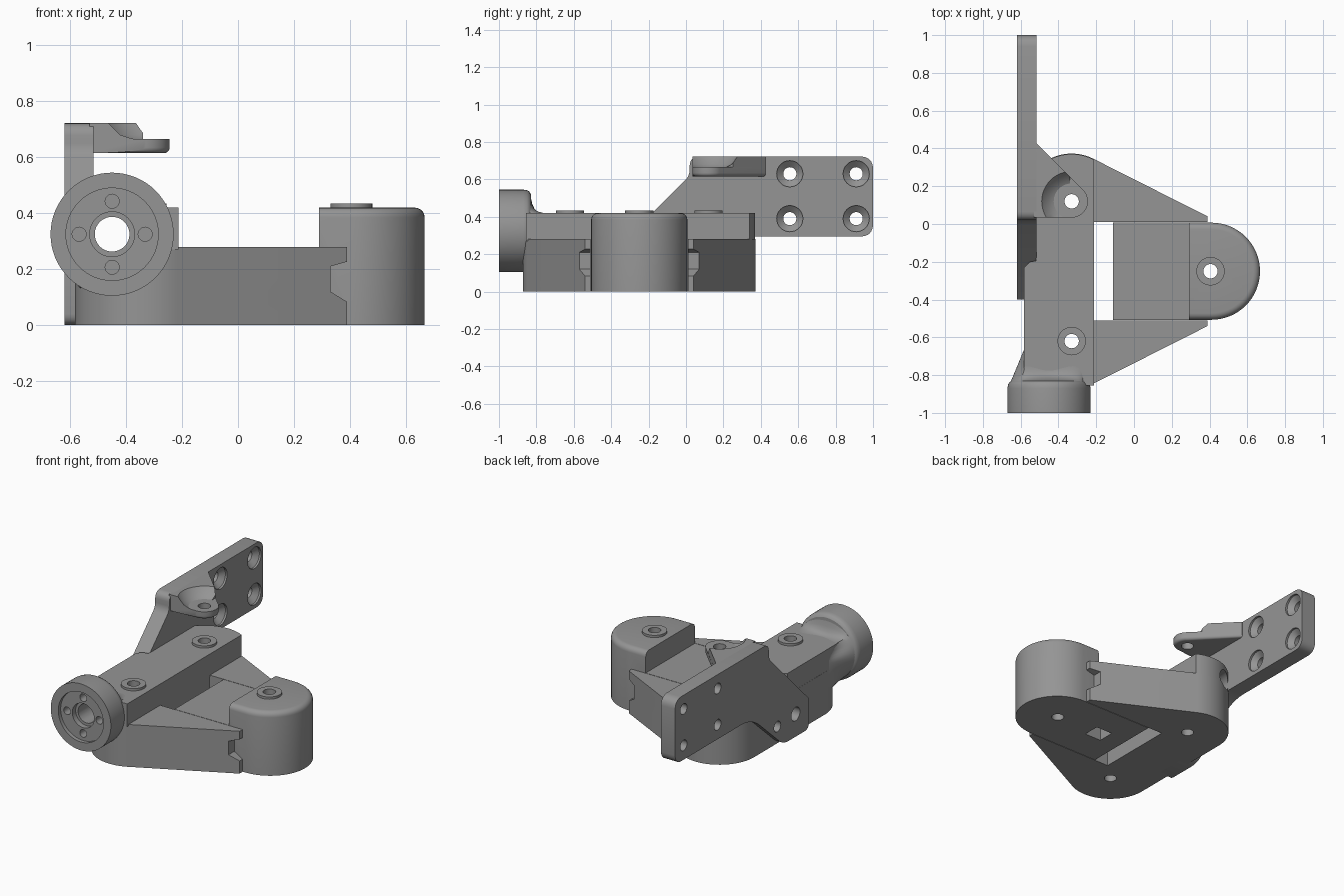
import bpy, bmesh, math
from mathutils import Vector

if "Cube" in bpy.data.objects:
    bpy.data.objects.remove(bpy.data.objects["Cube"])

metal = bpy.data.materials.new("grey_metal")
metal.diffuse_color = (0.30, 0.30, 0.30, 1)
metal.use_nodes = True
metal.node_tree.nodes["Principled BSDF"].inputs["Base Color"].default_value = metal.diffuse_color

AXES = {"x": lambda u, v, h: (h, u, v),
        "y": lambda u, v, h: (u, h, v),
        "z": lambda u, v, h: (u, v, h)}


def finish(name, bm):
    bmesh.ops.recalc_face_normals(bm, faces=bm.faces)
    me = bpy.data.meshes.new(name)
    bm.to_mesh(me)
    bm.free()
    me.materials.append(metal)
    ob = bpy.data.objects.new(name, me)
    bpy.context.collection.objects.link(ob)
    return ob


def stack(name, rings):
    """Skin a list of matching rings and cap both ends."""
    bm = bmesh.new()
    vs = [[bm.verts.new(p) for p in r] for r in rings]
    n = len(vs[0])
    for a, b in zip(vs, vs[1:]):
        for i in range(n):
            j = (i + 1) % n
            bm.faces.new((a[i], a[j], b[j], b[i]))
    bm.faces.new(vs[0])
    bm.faces.new(vs[-1])
    return finish(name, bm)


def prism(name, pts, axis, lo, hi):
    return stack(name, [[AXES[axis](u, v, h) for u, v in pts] for h in (lo, hi)])


def box(name, x0, x1, y0, y1, z0, z1):
    return prism(name, [(x0, y0), (x1, y0), (x1, y1), (x0, y1)], "z", z0, z1)


def lathe(name, c, profile, axis, n=48):
    """Revolve (radius, height) pairs around an axis through c."""
    return stack(name, [[AXES[axis](c[0] + r * math.cos(2 * math.pi * i / n),
                                    c[1] + r * math.sin(2 * math.pi * i / n), h)
                         for i in range(n)] for r, h in profile])


def arc(cx, cy, r, a0, a1, n=24):
    return [(cx + r * math.cos(math.radians(a0 + (a1 - a0) * i / n)),
             cy + r * math.sin(math.radians(a0 + (a1 - a0) * i / n))) for i in range(n + 1)]


def rounded(pts):
    """Round the corners of (u, v, radius) points."""
    out = []
    for i, (u, v, r) in enumerate(pts):
        p = Vector((u, v))
        if r == 0:
            out.append((u, v))
            continue
        a = p + (Vector(pts[i - 1][:2]) - p).normalized() * r
        b = p + (Vector(pts[(i + 1) % len(pts)][:2]) - p).normalized() * r
        for k in range(7):
            t = k / 6
            q = a * (1 - t) ** 2 + p * (1.7 * t * (1 - t)) + (a + b) * (0.15 * t * (1 - t)) + b * t ** 2
            out.append((q.x, q.y))
    return out


def cut(ob, *cutters):
    for c in cutters:
        m = ob.modifiers.new("cut", "BOOLEAN")
        m.operation, m.solver, m.object = "DIFFERENCE", "EXACT", c
    dg = bpy.context.evaluated_depsgraph_get()
    me = bpy.data.meshes.new_from_object(ob.evaluated_get(dg))
    ob.modifiers.clear()
    ob.data = me


def round_edges(ob, width, test):
    """Bevel the edges whose two ends both pass the test."""
    bm = bmesh.new()
    bm.from_mesh(ob.data)
    es = [e for e in bm.edges if all(test(v.co) for v in e.verts)]
    bmesh.ops.bevel(bm, geom=es, offset=width, segments=5, profile=0.5, affect="EDGES")
    bm.to_mesh(ob.data)
    bm.free()


MID = -0.25                                   # symmetry line of the base in y
PINS = [(-0.33, 0.12), (-0.33, -0.62), (0.405, MID)]
BORE = (-0.45, 0.325)
pin_holes = [lathe("pin_hole_cutter", p, [(0.038, -0.1), (0.038, 0.9)], "z", 32) for p in PINS]
bore = lathe("bore_cutter", BORE, [(0.062, -1.2), (0.062, 0.6)], "y")
helpers = pin_holes + [bore]

# Triangular base with an open slot for the nose block
half = [(0.39, 0.04)] + arc(-0.33, 0.12, 0.253, 63.5, 180)
base = prism("base", half + [(x, 2 * MID - y) for x, y in reversed(half)], "z", 0, 0.28)
slot = box("slot_cutter", -0.215, 0.6, -0.51, 0.01, -0.1, 0.5)
notch = [(0.33, 0.12), (0.33, 0.21), (0.42, 0.235), (0.42, 0.065)]
notches = [prism("notch_cutter", notch, "y", a, b) for a, b in ((0, 0.2), (-0.7, -0.5))]
strip_holes = [lathe("strip_hole_cutter", c, [(r, -0.8), (r, -0.53)], "x", 24)
               for c, r in (((-0.07, 0.14), 0.035), ((-0.26, 0.15), 0.045))]
cut(base, slot, *notches, bore, pin_holes[0], pin_holes[1], *strip_holes)
helpers += [slot, *notches, *strip_holes]

# Nose block with rounded raised end and square pocket underneath
nose = prism("nose_block", [(-0.11, 0.007), (-0.11, -0.507)] + arc(0.41, MID, 0.257, -90, 90, 32),
             "z", 0, 0.42)
round_edges(nose, 0.035, lambda c: c.z > 0.41)
step = box("step_cutter", -0.3, 0.29, -0.7, 0.2, 0.28, 0.6)
pocket = box("pocket_cutter", 0.02, 0.14, -0.30, -0.19, -0.1, 0.12)
cut(nose, step, pocket, pin_holes[2])
helpers += [step, pocket]

# Raised beam along the left side, narrowed beside the mounting plate
beam_pts = ([(-0.212, -0.855)] + arc(-0.33, 0.12, 0.25, 62, 139, 16)
            + [(-0.52, -0.195), (-0.55, -0.2), (-0.582, -0.23), (-0.582, -0.855)])
beam = prism("beam", beam_pts, "z", 0.27, 0.42)
cut(beam, bore, pin_holes[0], pin_holes[1])

# Neck lofted from the beam's box section into the round flange
rings = []
for k in range(15):
    t = k / 14
    ring = []
    for i in range(64):
        a = 2 * math.pi * (i + 0.5) / 64
        c, s = math.cos(a), math.sin(a)
        flat = min((0.237 if c > 0 else 0.13) / abs(c), (0.093 if s > 0 else 0.2) / abs(s))
        f = t ** (1 + 9 * max(s, 0) ** 2)
        r = flat * (1 - f) + 0.203 * f
        ring.append((BORE[0] + r * c, -0.66 - 0.175 * t, BORE[1] + r * s))
    rings.append(ring)
neck = stack("neck", rings)
cut(neck, bore)

# Round flange with recessed face, counterbore and four screw holes
flange = lathe("flange", BORE,
               [(0.08, -0.94), (0.08, -0.975), (0.165, -0.975), (0.165, -1), (0.22, -1),
                (0.22, -0.87), (0.217, -0.85), (0.21, -0.838), (0.198, -0.83),
                (0.03, -0.825)], "y", 64)
screws = [lathe("screw_hole_cutter", (BORE[0] + 0.118 * dx, BORE[1] + 0.118 * dz),
                [(0.025, -1.1), (0.025, -0.9)], "y", 20)
          for dx, dz in ((1, 0), (-1, 0), (0, 1), (0, -1))]
cut(flange, bore, *screws)
helpers += screws

# Upright mounting plate with a diagonal foot and countersunk holes
plate = prism("mounting_plate", rounded([
    (1, 0.295, 0.06), (1, 0.722, 0.06), (0.02, 0.722, 0.045), (0.02, 0.62, 0.03),
    (-0.4, 0.2, 0), (-0.4, 0.0, 0.04), (-0.13, 0.0, 0.05), (0.2, 0.295, 0.1)]),
    "x", -0.62, -0.517)
sinks = [lathe("countersink_cutter", (y, z), [(0.035, -0.7), (0.035, -0.56), (0.07, -0.53),
                                             (0.07, -0.4)], "x", 32)
         for y in (0.555, 0.91) for z in (0.39, 0.63)]
cut(plate, *sinks, *strip_holes)
helpers += sinks

# Lug reaching over the rear pin
lug = prism("lug", [(-0.53, 0.034)] + arc(-0.33, 0.12, 0.086, -90, 45)
            + [(-0.515, 0.425), (-0.53, 0.425)], "z", 0.615, 0.665)
round_edges(lug, 0.02, lambda c: c.z < 0.62 and c.x > -0.52)
cut(lug, pin_holes[0])

# Thick gusset scooped out around the lug hole
gusset = prism("gusset", [(-0.53, 0.034), (-0.34, 0.034), (-0.34, 0.25),
                          (-0.515, 0.425), (-0.53, 0.425)], "z", 0.64, 0.722)
scoop = lathe("scoop_cutter", PINS[0], [(0.09, 0.6), (0.095, 0.665), (0.125, 0.68),
                                        (0.165, 0.73), (0.165, 0.8)], "z")
cut(gusset, scoop)
helpers.append(scoop)

# Washers on top of each pin hole
for label, p, hole in zip(("rear", "front", "nose"), PINS, pin_holes):
    w = lathe(label + "_washer", p, [(0.075, 0.415), (0.075, 0.435)], "z", 40)
    cut(w, hole)

for h in helpers:
    bpy.data.objects.remove(h, do_unlink=True)

bpy.ops.object.select_all(action="DESELECT")
for ob in bpy.context.scene.objects:
    ob.select_set(True)
    bpy.context.view_layer.objects.active = ob
bpy.ops.object.shade_smooth_by_angle(angle=math.radians(30))
